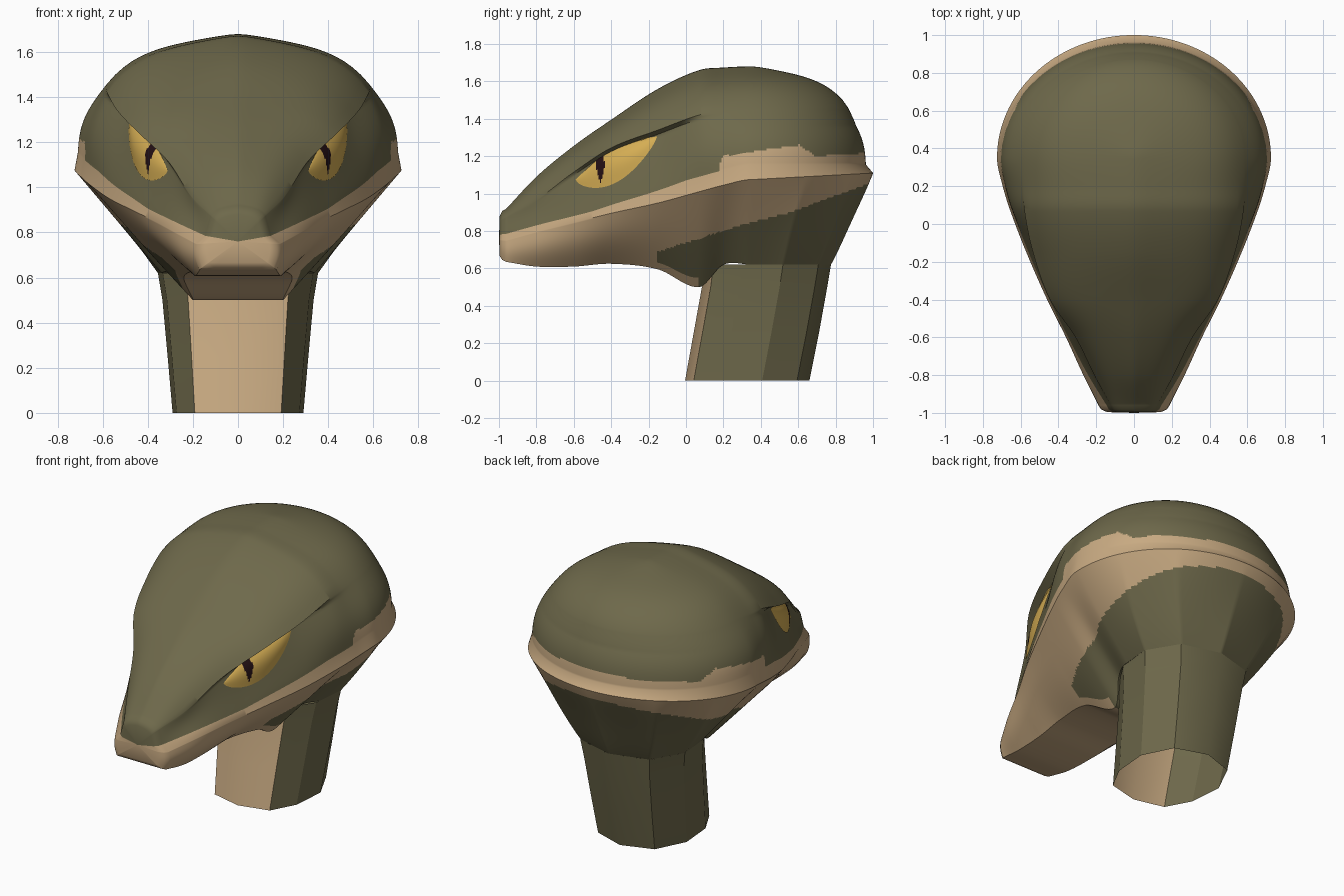
import bpy, bmesh, math

cube = bpy.data.objects.get("Cube")
if cube:
    bpy.data.objects.remove(cube, do_unlink=True)


def material(name, rgb):
    mat = bpy.data.materials.new(name)
    mat.use_nodes = True
    color = (*rgb, 1)
    mat.diffuse_color = color
    shader = mat.node_tree.nodes["Principled BSDF"]
    shader.inputs["Base Color"].default_value = color
    shader.inputs["Roughness"].default_value = 0.8
    return mat


olive = material("olive_scales", (0.156, 0.141, 0.07))
tan = material("tan_belly", (0.578, 0.402, 0.223))
amber = material("amber_iris", (0.68, 0.43, 0.09))
dark = material("dark_pupil", (0.017, 0.005, 0.007))


def lerp(a, b, t):
    return a + (b - a) * t


def line(points, value):
    """Straight interpolation through (position, height) pairs."""
    for (a, va), (b, vb) in zip(points, points[1:]):
        if value <= b:
            return lerp(va, vb, max(0, (value - a) / (b - a)))
    return points[-1][1]


def build_half(name, columns, mats, rule, angle):
    """Skin a grid of columns for the +x half, colour it by rule, mirror it."""
    bm = bmesh.new()
    grid = [[bm.verts.new(p) for p in col] for col in columns]
    for a, b in zip(grid, grid[1:]):
        for j in range(len(a) - 1):
            face = bm.faces.new((a[j], a[j + 1], b[j + 1], b[j]))
            face.smooth = True
            face.material_index = rule(j, face.calc_center_median())
    bmesh.ops.remove_doubles(bm, verts=bm.verts, dist=0.0002)
    mesh = bpy.data.meshes.new(name)
    bm.to_mesh(mesh)
    bm.free()
    for mat in mats:
        mesh.materials.append(mat)
    mesh.set_sharp_from_angle(angle=math.radians(angle))
    obj = bpy.data.objects.new(name, mesh)
    bpy.context.collection.objects.link(obj)
    obj.modifiers.new("mirror", "MIRROR")
    return obj


# Head sections: y, crown z, brow x, brow z, brow overhang, rim x, rim z,
# lip ledge, jaw x, jaw z, cheek bulge, jaw bulge
SECTIONS = [
    (-.96, .92, .12, .875, 0, .185, .75, .04, .17, .635, 0, .01),
    (-.8, 1.09, .21, .965, 0, .268, .795, .025, .185, .61, -.01, .025),
    (-.6, 1.255, .31, 1.115, .015, .36, .845, .012, .195, .61, -.005, .03),
    (-.4, 1.395, .445, 1.245, .06, .46, .895, .012, .21, .625, -.01, .03),
    (-.15, 1.56, .535, 1.34, .07, .57, .95, .012, .24, .595, .005, .015),
    (.07, 1.66, .58, 1.42, .015, .655, 1.01, .012, .2, .5, .025, .005),
    (.2, 1.674, .584, 1.44, .002, .695, 1.045, .012, .28, .62, .03, 0),
    (.35, 1.68, .58, 1.46, 0, .725, 1.075, .015, .34, .62, .035, 0),
]
TOP, SIDE, LOW, BASE = 16, 28, 40, 3
RIM = TOP + SIDE + 1
CENTER, JAW = SECTIONS[-1][0], SECTIONS[-1][8]


def smooth_key(y, c):
    """Cubic interpolation of one section column, level at the last key."""
    n = len(SECTIONS)
    i = 0
    while i < n - 2 and y > SECTIONS[i + 1][0]:
        i += 1

    def slope(k):
        if k == n - 1:
            return 0
        a, b = SECTIONS[max(k - 1, 0)], SECTIONS[k + 1]
        return (b[c] - a[c]) / (b[0] - a[0])

    p, q = SECTIONS[i], SECTIONS[i + 1]
    d = q[0] - p[0]
    t = (y - p[0]) / d
    s = t * t * (3 - 2 * t)
    return (lerp(p[c], q[c], s) + d * slope(i) * t * (1 - t) ** 2
            - d * slope(i + 1) * t * t * (1 - t))


def profile(y):
    """Half section as (radius, z, amount below the rim)."""
    crown, bx, bz, over, rx, rz, ledge, jx, jz, cheek, jowl = (
        smooth_key(y, c) for c in range(1, 12))
    lip_z = rz + lerp(.035, .08, min(max(y / .5 + 1, 0), 1))
    pts = []
    for i in range(TOP):
        u = i / TOP
        drop = .495 * u * u / (u + .1) + .55 * u ** 5
        pts.append((u * bx, lerp(crown, bz, drop), 0))
    for i in range(SIDE + 1):
        t = i / SIDE
        cut = over * min(t / .08, 1) * (1 - t) ** 1.2
        x = lerp(bx, rx - ledge, t) + cheek * math.sin(math.pi * t) - cut
        pts.append((x, lerp(bz, lip_z, t), 0))
    for i in range(LOW + 1):
        t = i / LOW
        x = lerp(rx, jx, t) + jowl * math.sin(math.pi * t)
        pts.append((x, lerp(rz, jz, t), t))
    for i in range(1, BASE + 1):
        pts.append((jx * (1 - i / BASE), jz, 1))
    return pts


# Snout cap, then straight sections, then a fan around the back of the skull
first = profile(SECTIONS[0][0])
columns = [[(r * s, y, lerp(.76, z, s)) for r, z, t in first]
           for s, y in ((0, -1), (.75, -.996), (.92, -.982))]
STATIONS, FAN = 130, 70
for i in range(STATIONS + 1):
    y = lerp(SECTIONS[0][0], CENTER, i / STATIONS)
    columns.append([(r, y, z) for r, z, t in profile(y)])

# The fan narrows from the round skull into the faceted top of the neck
NECK_X = [(0, .34), (.3, .355), (.62, .241), (1, 0)]
NECK_Y = [(0, 0), (.3, .168), (.62, .357), (1, .425)]
skull = profile(CENTER)
for i in range(1, FAN + 1):
    f = i / FAN
    c, s = math.cos(math.pi / 2 * f), math.sin(math.pi / 2 * f)
    col = []
    for j, (r, z, t) in enumerate(skull):
        x = r * lerp(c, line(NECK_X, f) / JAW, t)
        reach = r * lerp(.897 * s, line(NECK_Y, f) / JAW, t)
        if j < RIM:
            reach -= .025 * s * min(max((1.48 - z) / .12, 0), 1)
        else:
            reach -= .03 * s * math.sin(math.pi * t)
            z += .035 * s * (1 - t)
        col.append((x, CENTER + max(reach, 0), z))
    columns.append(col)

UPPER = [(.17, 1.13), (.2, 1.2), (.42, 1.235), (.61, 1.26), (.69, 1.2), (1, 1.22)]
LOWER = [(-.15, .69), (.29, .83), (.56, .9), (.77, .98), (1, 1.06)]


def head_rule(j, c):
    if j < RIM - 1:
        return int(c.y > .18 and c.z < line(UPPER, c.y))
    j -= RIM
    if j < 0 or c.y < -.15:
        return 1
    if c.y < .07 and j >= LOW - 4:
        return 1
    return int(c.z > line(LOWER, c.y))


build_half("head", columns, (olive, tan), head_rule, 38)

# Neck: faceted open tube with a tan front strip (z, front y, back y, half width)
RING = [(0, 0), (.66, .07), (.94, .3), (1, .62), (.68, .9), (0, 1)]
LEVELS = [(0, -.005, .66, .29), (.25, .04, .71, .312), (.5, .085, .755, .335),
          (.62, .1, .775, .355)]
neck = [[(hw * x, lerp(front, back, f), z) for x, f in RING]
        for z, front, back, hw in LEVELS]
build_half("neck", neck, (olive, tan), lambda j, c: int(j == 0), 22)


# Eyes: almond shells that follow the socket under the brow, with slit pupils
def socket_x(y, z):
    side = profile(y)[TOP + 1:RIM]
    for (xa, za, _), (xb, zb, _) in zip(side, side[1:]):
        if z >= zb:
            return lerp(xa, xb, max(0, (z - za) / (zb - za)))
    return side[-1][0]


def eye_columns(nu=64, nv=32):
    cols = []
    for i in range(nu + 1):
        u = i / nu
        y, chord = lerp(-.59, -.155, u), lerp(1.075, 1.305, u)
        arc = math.sin(math.pi * u)
        top = min(chord + .06 * arc, smooth_key(y, 3) - .02)
        low = chord - .13 * max(arc, 0) ** .7
        col = []
        for j in range(nv + 1):
            v = j / nv
            z = lerp(top, low, v)
            puff = .004 + .028 * arc * math.sin(math.pi * v ** .7)
            col.append((socket_x(y, z) + puff, y, z))
        cols.append(col)
    return cols


def pupil_rule(j, c):
    t = (c.z - 1.055) / .2
    return int(0 < t < 1 and abs(c.y + .458) < .022 * math.sin(math.pi * t))


build_half("eyes", eye_columns(), (amber, dark), pupil_rule, 60)
